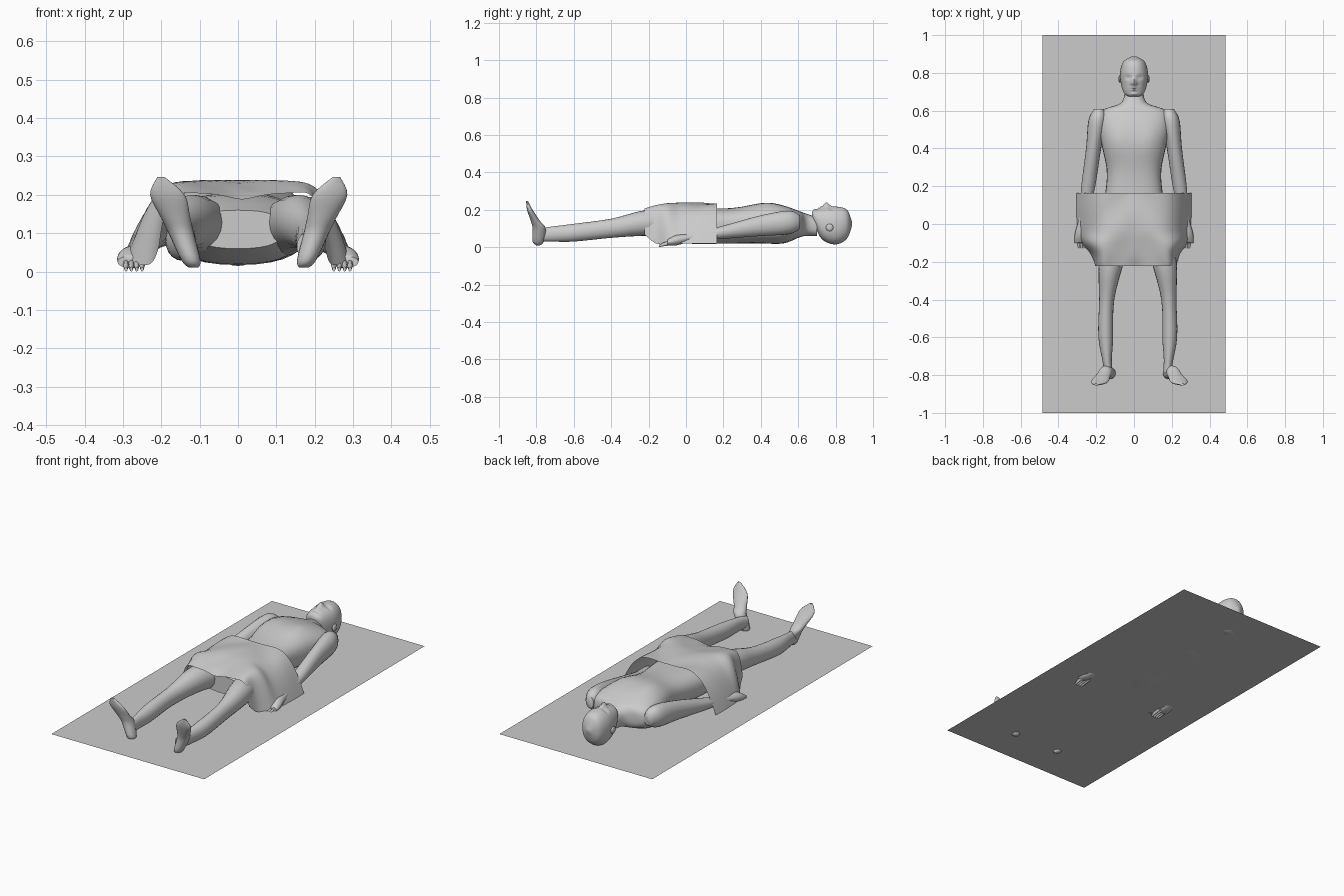
import bpy, bmesh, math
from mathutils import Vector

default_cube = bpy.data.objects.get("Cube")
if default_cube:
    bpy.data.objects.remove(default_cube)

GREY = (0.6, 0.6, 0.6, 1)
FLOOR = 0.02
grey = bpy.data.materials.new("light grey")
grey.use_nodes = True
grey.diffuse_color = GREY
grey.node_tree.nodes["Principled BSDF"].inputs["Base Color"].default_value = GREY


def finish(name, bm):
    """Turn the bmesh into a smooth grey object."""
    mesh = bpy.data.meshes.new(name)
    bm.to_mesh(mesh)
    bm.free()
    mesh.materials.append(grey)
    part = bpy.data.objects.new(name, mesh)
    bpy.context.collection.objects.link(part)
    bpy.ops.object.select_all(action='DESELECT')
    part.select_set(True)
    bpy.context.view_layer.objects.active = part
    bpy.ops.object.shade_smooth_by_angle(angle=math.radians(60))


def refine(rows, steps):
    """Blend smoothly between neighbouring section rows."""
    result = []
    last = len(rows) - 1
    for i in range(last):
        before, start = Vector(rows[max(i - 1, 0)]), Vector(rows[i])
        end, after = Vector(rows[i + 1]), Vector(rows[min(i + 2, last)])
        leave, arrive = (end - before) / 2, (after - start) / 2
        for step in range(steps):
            t = step / steps
            ease = t * t * (3 - 2 * t)
            result.append(start.lerp(end, ease) + leave * t * (1 - t) ** 2 - arrive * t * t * (1 - t))
    return result + [Vector(rows[-1])]


def skin(bm, rings, wrap):
    """Join consecutive rings of vertices with quads."""
    for ring, following in zip(rings, rings[1:]):
        count = len(ring)
        for i in range(count if wrap else count - 1):
            j = (i + 1) % count
            bm.faces.new((ring[i], ring[j], following[j], following[i]))


def rounded(value, power):
    return math.copysign(abs(value) ** (2 / power), value)


def loft(name, rows, centre=lambda position: 0, sides=20, steps=4, power=2, upright=False, bumps=()):
    """Each row holds a position, half width, low edge and high edge."""
    bm = bmesh.new()
    rings = []
    for position, half, low, high in refine(rows, steps):
        ring = []
        for k in range(sides):
            angle = math.tau * k / sides
            x = centre(position) + half * rounded(math.cos(angle), power)
            across = (low + high + (high - low) * rounded(math.sin(angle), power)) / 2
            ring.append(bm.verts.new((x, across, position) if upright else (x, position, across)))
        rings.append(ring)
    skin(bm, rings, True)
    bm.faces.new(rings[0])
    bm.faces.new(rings[-1])
    # Mirrored raised or sunken spots on the upper side
    for vert in bm.verts:
        if vert.co.z > 0.12:
            spot = Vector((abs(vert.co.x), vert.co.y))
            for x, y, wide, tall, height in bumps:
                vert.co.z += height * math.exp(-((spot.x - x) / wide) ** 2 - ((spot.y - y) / tall) ** 2)
    bmesh.ops.recalc_face_normals(bm, faces=bm.faces[:])
    finish(name, bm)


# Ground sheet
bm = bmesh.new()
bmesh.ops.create_grid(bm, x_segments=1, y_segments=1, size=1)
for vert in bm.verts:
    vert.co.x *= 0.485
    vert.co.z = FLOOR
finish("ground_sheet", bm)

# Torso and neck, with chest muscles and navel
chest = (.08, .45, .05, .07, .01)
navel = (0, .2, .012, .012, -.006)
loft("torso", [
    (.7, .048, .06, .16), (.64, .07, .06, .18), (.6, .17, .05, .195), (.52, .19, FLOOR, .222),
    (.4, .167, FLOOR, .233), (.25, .143, FLOOR, .21), (0, .17, FLOOR, .2), (-.15, .12, .06, .16)],
    sides=32, power=2.5, bumps=(chest, navel))

# Head, with features raised from and pressed into the face
nose = (0, .75, .011, .02, .026)
nostril = (.012, .744, .007, .008, .008)
socket = (.03, .776, .014, .009, -.012)
eyeball = (.03, .776, .007, .005, .007)
upper_lip = (0, .722, .02, .004, .007)
lower_lip = (0, .71, .016, .004, .007)
chin = (0, .688, .018, .008, .006)
loft("head", [
    (.888, .01, .115, .135), (.86, .056, .045, .2), (.8, .074, .015, .217),
    (.73, .067, .04, .21), (.69, .05, .11, .2), (.675, .028, .15, .19)],
    sides=64, steps=10, power=2.2,
    bumps=(nose, nostril, socket, eyeball, upper_lip, lower_lip, chin))

for label, side in (("left", 1), ("right", -1)):
    # Ear
    bm = bmesh.new()
    bmesh.ops.create_uvsphere(bm, u_segments=12, v_segments=8, radius=FLOOR)
    for vert in bm.verts:
        vert.co.x = vert.co.x * 0.4 + side * 0.075
        vert.co.y += 0.768
        vert.co.z += 0.105
    finish(label + "_ear", bm)

    # Arm and hand, leaning outward towards the wrist
    def arm_line(y):
        return side * (0.27 - 0.14 * y)

    loft(label + "_arm", [
        (.61, .025, .1, .17), (.55, .048, .07, .195), (.4, .04, .06, .17), (.2, .037, .045, .115),
        (.05, .025, .035, .075), (-.05, .036, .01, .065), (-.1, .03, .01, .04)], arm_line)

    # Fingers
    for k in range(4):
        loft(f"{label}_finger_{k + 1}", [(-.08, .008, .01, .035), (-.12, .007, .005, .025), (-.145, .004, 0, .012)],
             lambda y: side * (0.25 + 0.014 * k), sides=8)

    # Leg, bowing outward at the knee
    def leg_line(y):
        return side * (0.17 - (y + 0.55) ** 2 / 4) + FLOOR

    loft(label + "_leg", [
        (0, .07, .04, .18), (-.2, .066, .06, .2), (-.4, .04, .05, .152), (-.6, .039, .03, .125),
        (-.72, .025, .03, .11), (-.79, .022, .03, .1)], leg_line)

    # Foot pointing up, with the toes splayed outward
    def foot_line(z):
        return side * (0.14 + 0.36 * z) + 0.028

    loft(label + "_foot", [
        (.01, .012, -.8, -.78), (.03, .025, -.82, -.76), (.1, .033, -.82, -.75),
        (.14, .038, -.83, -.78), (.2, .045, -.85, -.82), (.246, .01, -.855, -.845)],
        foot_line, upright=True)

# Cloth draped over hips and hands, boxier and sagging between the thighs at the hem
bm = bmesh.new()
rings = []
for y, half, low, high in refine([
        (.165, .304, FLOOR, .235), (.05, .304, FLOOR, .235), (-.08, .29, FLOOR, .235),
        (-.16, .235, FLOOR, .225), (-.222, .215, .07, .21)], 5):
    hem = min(max((-y - 0.05) / 0.16, 0), 1)
    ring = []
    for k in range(-20, 21):
        u = math.sin(k / 20 * math.pi / 2)
        drop = math.cos(math.pi / 2 * abs(u) ** (2.4 + 5 * hem))
        sag = 0.025 * hem * math.exp(-(u * 3) ** 2)
        ripple = 0.004 * math.sin(7 * abs(u) + 25 * y) * drop
        ring.append(bm.verts.new((half * u + hem / 100, y, low + (high - low) * drop - sag + ripple)))
    rings.append(ring)
skin(bm, rings, False)
bmesh.ops.reverse_faces(bm, faces=bm.faces[:])
finish("hip_cloth", bm)
